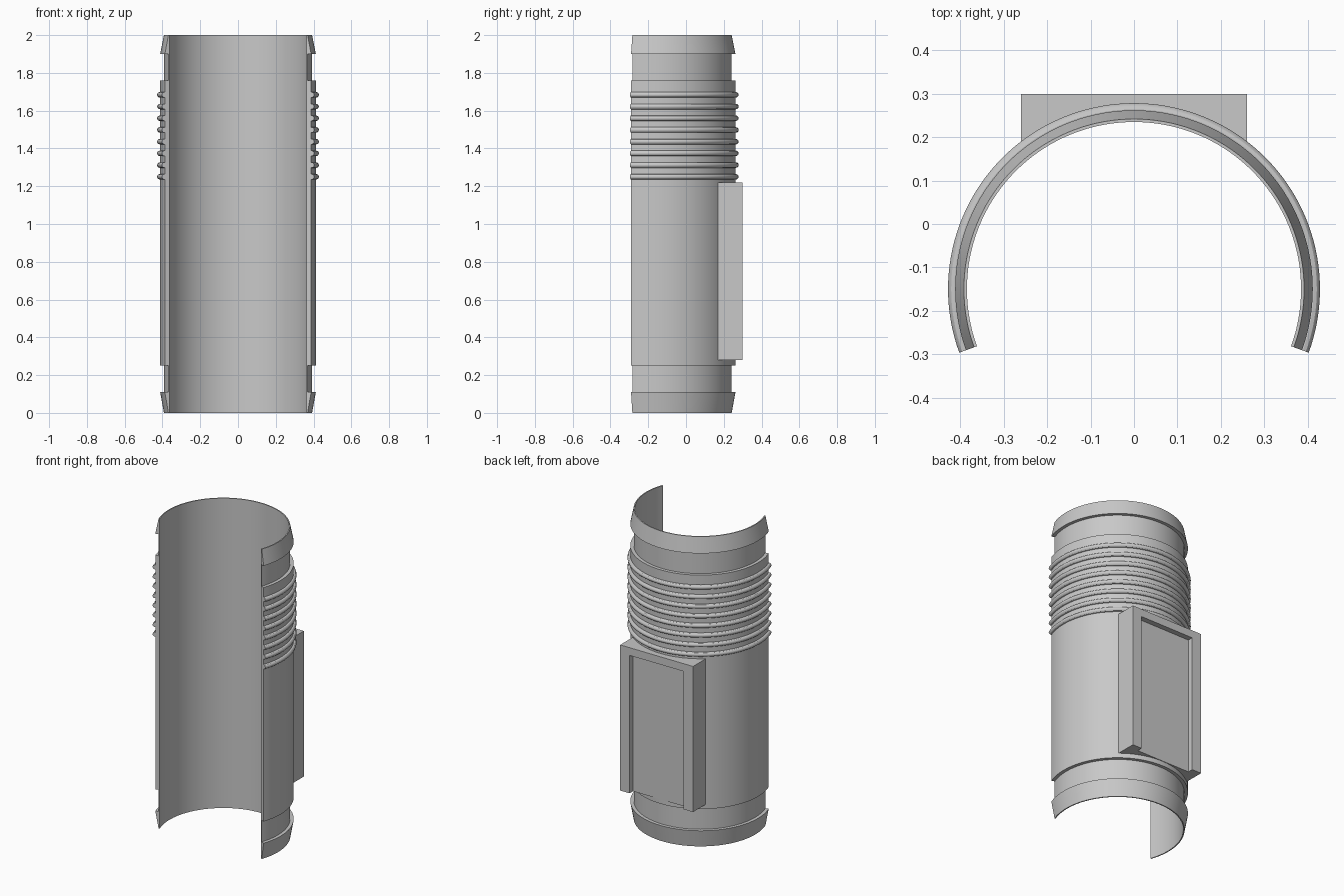
import bpy, bmesh
from math import sin, cos, pi, radians, sqrt

CENTRE_Y = -0.15
START, SWEEP, STEPS = radians(-20), radians(220), 88

cube = bpy.data.objects.get("Cube")
if cube:
    bpy.data.objects.remove(cube, do_unlink=True)

grey = bpy.data.materials.new("plain_grey")
grey.use_nodes = True
grey.diffuse_color = (0.58, 0.58, 0.58, 1)
grey.node_tree.nodes["Principled BSDF"].inputs["Base Color"].default_value = grey.diffuse_color


def finish(name, bm, smooth):
    bmesh.ops.recalc_face_normals(bm, faces=bm.faces)
    mesh = bpy.data.meshes.new(name)
    bm.to_mesh(mesh)
    bm.free()
    mesh.materials.append(grey)
    obj = bpy.data.objects.new(name, mesh)
    bpy.context.collection.objects.link(obj)
    if smooth:
        bpy.ops.object.select_all(action='DESELECT')
        obj.select_set(True)
        bpy.context.view_layer.objects.active = obj
        bpy.ops.object.shade_smooth_by_angle(angle=radians(30))
    return obj


def sweep(bm, profile):
    """Sweep a closed (radius, z) profile round the open arc and cap both ends."""
    rings = []
    for i in range(STEPS + 1):
        a = START + SWEEP * i / STEPS
        rings.append([bm.verts.new((r * cos(a), CENTRE_Y + r * sin(a), z)) for r, z in profile])
    n = len(profile)
    for p, q in zip(rings, rings[1:]):
        for k in range(n):
            j = (k + 1) % n
            bm.faces.new((p[k], q[k], q[j], p[j]))
    bm.faces.new(rings[0])
    bm.faces.new(rings[-1])


def prism(bm, outline, z0, z1):
    """Extrude an (x, y) outline between two heights."""
    low = [bm.verts.new((x, y, z0)) for x, y in outline]
    high = [bm.verts.new((x, y, z1)) for x, y in outline]
    n = len(outline)
    for k in range(n):
        j = (k + 1) % n
        bm.faces.new((low[k], low[j], high[j], high[k]))
    bm.faces.new(low)
    bm.faces.new(high)


# Open sleeve: thin wall with tapered end collars, necks and a thicker body
INNER, NECK, BODY = 0.385, 0.391, 0.412
bm = bmesh.new()
sweep(bm, [(INNER, 0), (0.392, 0), (BODY, 0.11), (NECK, 0.11), (NECK, 0.25),
           (BODY, 0.25), (BODY, 1.76), (NECK, 1.76), (NECK, 1.9), (BODY, 1.9),
           (0.392, 2), (INNER, 2)])
finish("sleeve", bm, True)

# Rounded grip ribs
bm = bmesh.new()
for i in range(8):
    z = 1.25 + i * 0.062
    sweep(bm, [(BODY + 0.002 + 0.0145 * cos(t * pi / 6), z + 0.0145 * sin(t * pi / 6))
               for t in range(12)])
finish("grip_ribs", bm, True)

# Rear mounting block: two side rails, a top rail and a recessed panel,
# all fitted against the curved wall
SEAT = 0.402
HALF, RAIL, BACK, PANEL = 0.26, 0.193, 0.30, 0.265
Z0, Z1, LIP = 0.28, 1.22, 0.05


def wall_y(x):
    return CENTRE_Y + sqrt(SEAT ** 2 - x ** 2)


def seat(x0, x1, count):
    xs = [x0 + (x1 - x0) * i / count for i in range(count + 1)]
    return [(x, max(wall_y(x), 0.17)) for x in xs]


bm = bmesh.new()
prism(bm, seat(-HALF, HALF, 24) + [(HALF, BACK), (-HALF, BACK)], Z1 - LIP, Z1)
finish("block_top_rail", bm, False)

for side, name in ((1, "left"), (-1, "right")):
    bm = bmesh.new()
    prism(bm, seat(side * RAIL, side * HALF, 6) + [(side * HALF, BACK), (side * RAIL, BACK)],
          Z0, Z1 - LIP)
    finish("block_rail_" + name, bm, False)

bm = bmesh.new()
prism(bm, seat(-RAIL, RAIL, 20) + [(RAIL, PANEL), (-RAIL, PANEL)], Z0, Z1 - LIP)
finish("block_panel", bm, False)
